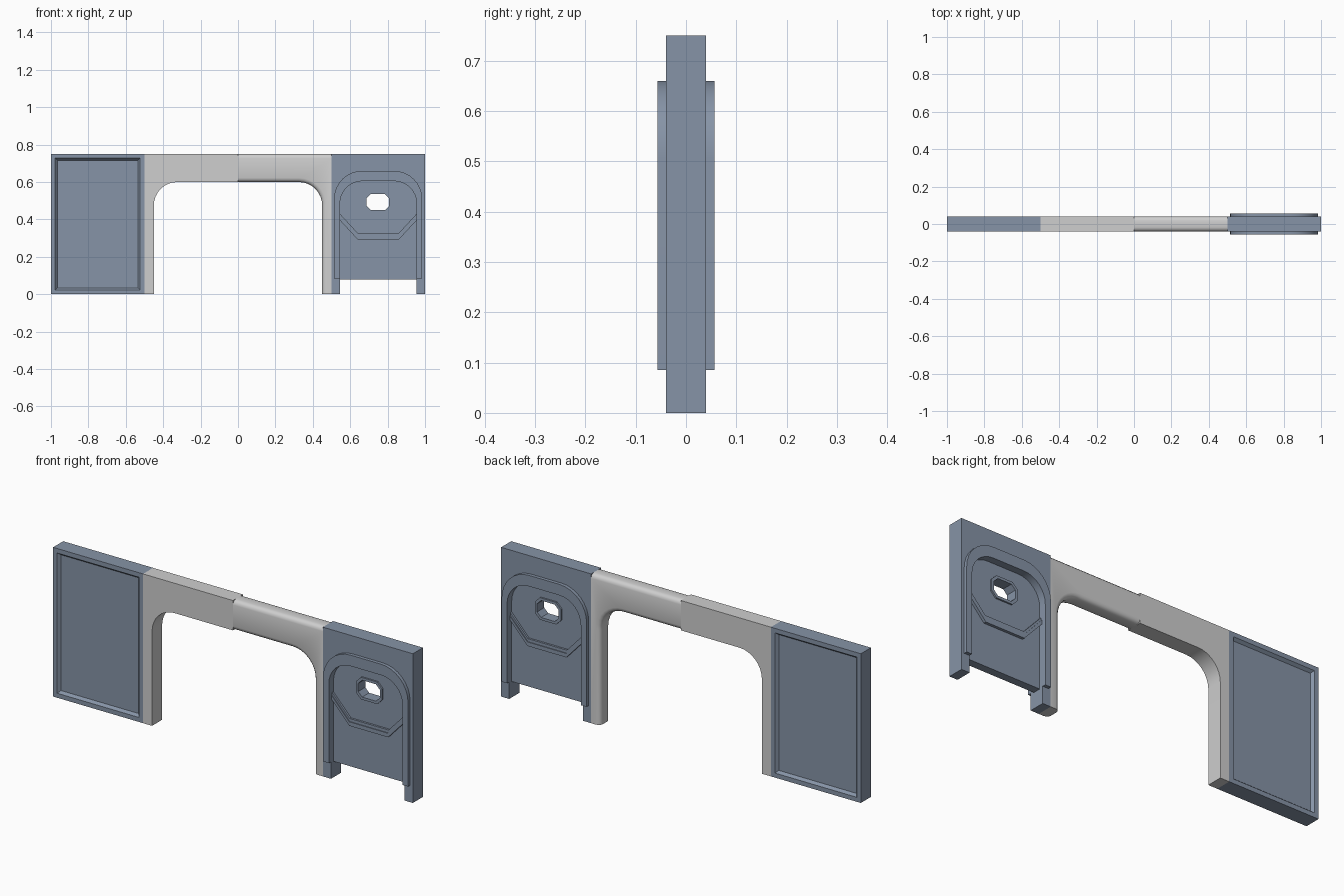
import bpy, bmesh, math

if "Cube" in bpy.data.objects:
    bpy.data.objects.remove(bpy.data.objects["Cube"])


def material(name, rgb):
    m = bpy.data.materials.new(name)
    m.diffuse_color = (*rgb, 1)
    m.use_nodes = True
    m.node_tree.nodes["Principled BSDF"].inputs["Base Color"].default_value = m.diffuse_color
    return m


BLUE = material("slate blue", (0.24, 0.295, 0.385))
GREY = material("light grey", (0.62, 0.62, 0.62))


def finish(bm, name, mat, angle=None):
    bmesh.ops.recalc_face_normals(bm, faces=bm.faces[:])
    me = bpy.data.meshes.new(name)
    bm.to_mesh(me)
    bm.free()
    me.materials.append(mat)
    ob = bpy.data.objects.new(name, me)
    bpy.context.collection.objects.link(ob)
    if angle:
        me.shade_smooth()
        me.set_sharp_from_angle(angle=math.radians(angle))
    return ob


def prism(loops, y0, y1):
    """Extrude an x-z outline (optionally followed by hole loops) along y."""
    bm = bmesh.new()
    edges = []
    for pts in loops:
        vs = [bm.verts.new((x, y0, z)) for x, z in pts]
        if len(loops) == 1:
            bm.faces.new(vs)
        else:
            edges += [bm.edges.new((vs[i - 1], vs[i])) for i in range(len(vs))]
    if edges:
        bmesh.ops.triangle_fill(bm, edges=edges, use_beauty=True)
    r = bmesh.ops.extrude_face_region(bm, geom=bm.faces[:], use_keep_orig=True)
    for v in r["geom"]:
        if isinstance(v, bmesh.types.BMVert):
            v.co.y = y1
    return bm


def arch(x0, x1, top, rad, z0, n=8):
    """Points up the left side, over rounded corners and down the right side."""
    pts = [(x0, z0)]
    for cx, a0 in ((x0 + rad, 180), (x1 - rad, 90)):
        for i in range(n + 1):
            a = math.radians(a0 - 90 * i / n)
            pts.append((cx + rad * math.cos(a), top - rad + rad * math.sin(a)))
    return pts + [(x1, z0)]


def octagon(x0, x1, z0, z1, c):
    return [(x0 + c, z0), (x1 - c, z0), (x1, z0 + c), (x1, z1 - c),
            (x1 - c, z1), (x0 + c, z1), (x0, z1 - c), (x0, z0 + c)]


# Left wall panel with sunken fields on both faces
bm = prism([[(-1, 0), (-1, 0.75), (-0.5, 0.75), (-0.5, 0)]], -0.04, 0.04)
bmesh.ops.recalc_face_normals(bm, faces=bm.faces[:])
for f in [f for f in bm.faces if abs(f.normal.y) > 0.9]:
    bmesh.ops.inset_region(bm, faces=[f], thickness=0.032)
    bmesh.ops.inset_region(bm, faces=[f], thickness=0.016, depth=-0.014)
finish(bm, "wall_panel", BLUE)

# Archway: square-edged left half, round-edged right half
curve = arch(-0.45, 0.45, 0.6, 0.125, 0)
half = len(curve) // 2
left = curve[:half] + [(0, 0.6), (0, 0.75), (-0.5, 0.75), (-0.5, 0)]
finish(prism([left], -0.04, 0.04), "square_archway", GREY, 30)

right = [(-x, z) for x, z in left]
bm = prism([right], -0.04, 0.04)


def rounded(e):
    a, b = (v.co for v in e.verts)
    at_side = any(abs(a.x - k) < 1e-4 and abs(b.x - k) < 1e-4 for k in (0, 0.5))
    at_floor = a.z < 1e-4 and b.z < 1e-4
    return abs(a.y - b.y) < 1e-4 and not at_side and not at_floor


bmesh.ops.bevel(bm, geom=[e for e in bm.edges if rounded(e)], offset=0.022,
                segments=3, profile=0.5, affect='EDGES')
finish(bm, "rounded_archway", GREY, 50)

# Door surround wall
opening = arch(0.545, 0.955, 0.605, 0.12, 0)
finish(prism([[(0.5, 0), (0.5, 0.75), (1, 0.75), (1, 0)] + opening[::-1]],
             -0.04, 0.04), "door_wall", BLUE, 30)

# Door leaf with window hole
hole = octagon(0.688, 0.808, 0.45, 0.535, 0.022)
leaf = arch(0.545, 0.955, 0.605, 0.12, 0.08)
finish(prism([leaf, hole], -0.02, 0.02), "door_leaf", BLUE)


def vee(top_edge, bottom_edge, drop=0.105):
    """Band that dips from both jambs to a level middle."""
    xs = (0.545, 0.642, 0.858, 0.955)
    up = [(x, top_edge - (drop if 0 < i < 3 else 0)) for i, x in enumerate(xs)]
    low = [(x, bottom_edge - (drop if 0 < i < 3 else 0)) for i, x in enumerate(xs)]
    return up + low[::-1]


# Raised trim on both faces
outer = arch(0.513, 0.985, 0.66, 0.152, 0.085)
inner = arch(0.545, 0.955, 0.605, 0.12, 0.085)
rim = octagon(0.675, 0.821, 0.437, 0.548, 0.028)
for side, s in (("front", -1), ("back", 1)):
    finish(prism([outer + inner[::-1]], s * 0.04, s * 0.057),
           side + "_door_frame", BLUE, 30)
    finish(prism([rim, hole], s * 0.02, s * 0.028), side + "_window_rim", BLUE)
    finish(prism([vee(0.43, 0.395)], s * 0.02, s * 0.03), side + "_door_band", BLUE)
    finish(prism([vee(0.415, 0.395)], s * 0.03, s * 0.034),
           side + "_door_band_ridge", BLUE)
